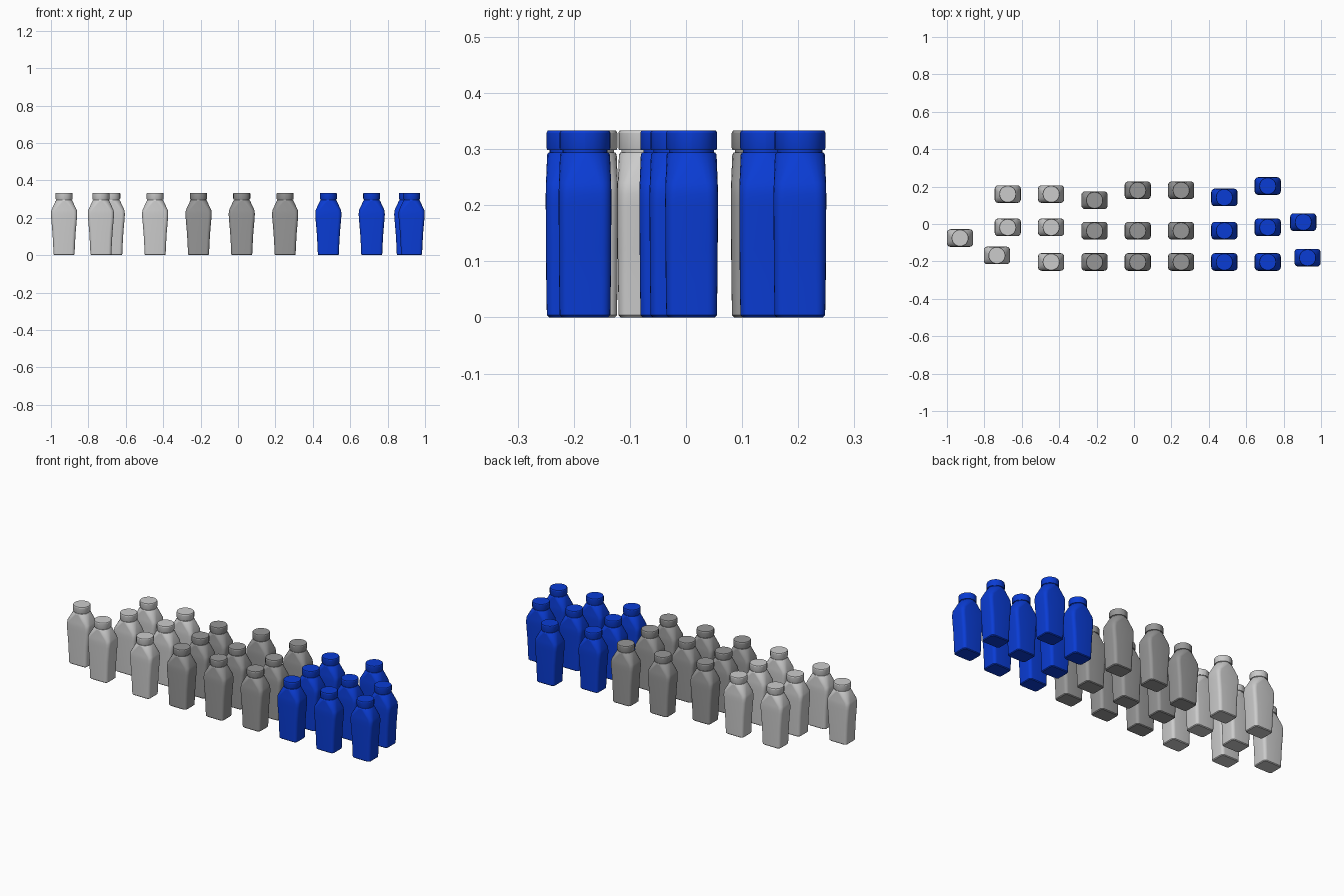
import bpy, bmesh, math

cube = bpy.data.objects.get("Cube")
if cube:
    bpy.data.objects.remove(cube, do_unlink=True)


def material(name, rgb):
    m = bpy.data.materials.new(name)
    m.use_nodes = True
    m.diffuse_color = (*rgb, 1)
    m.node_tree.nodes["Principled BSDF"].inputs["Base Color"].default_value = (*rgb, 1)
    return m


def ring(z, a, b, r, seg=5):
    """Rounded rectangle of half sizes a, b and corner radius r."""
    pts = []
    for q, (sx, sy) in enumerate([(1, 1), (-1, 1), (-1, -1), (1, -1)]):
        for i in range(seg + 1):
            t = (q + i / seg) * math.pi / 2
            pts.append((sx * (a - r) + r * math.cos(t), sy * (b - r) + r * math.sin(t), z))
    return pts


def loft(name, sections, mat):
    bm = bmesh.new()
    rings = [[bm.verts.new(p) for p in ring(*s)] for s in sections]
    n = len(rings[0])
    for lo, hi in zip(rings, rings[1:]):
        for i in range(n):
            j = (i + 1) % n
            bm.faces.new((lo[i], lo[j], hi[j], hi[i]))
    bm.faces.new(rings[0][::-1])
    bm.faces.new(rings[-1])
    me = bpy.data.meshes.new(name)
    bm.to_mesh(me)
    bm.free()
    me.materials.append(mat)
    return me


def place(name, mesh, x, y):
    ob = bpy.data.objects.new(name, mesh)
    ob.location = (x, y, 0)
    bpy.context.collection.objects.link(ob)
    return ob


# Sections: height, half width, half depth, corner radius
BODY = [(0, .052, .041, .014), (.004, .056, .045, .016), (.06, .0585, .046, .017),
        (.12, .062, .0465, .018), (.2, .069, .047, .018), (.22, .07, .047, .019),
        (.24, .068, .0465, .021), (.29, .045, .0445, .042), (.294, .042, .042, .0415)]
NECK = [(.29, .04, .04, .0395), (.3, .04, .04, .0395)]
CAP = [(.298, .044, .044, .0435), (.302, .0455, .0455, .045),
       (.329, .0455, .0455, .045), (.333, .0435, .0435, .043)]

# Bottle positions by colour
GROUPS = {
    "light_grey": ((.6, .6, .6), [
        (-.93, -.075), (-.733, -.168), (-.675, .16), (-.675, -.018),
        (-.443, .16), (-.443, -.018), (-.443, -.203)]),
    "grey": ((.31, .31, .31), [
        (-.211, .127), (-.211, -.036), (-.211, -.203),
        (.02, .18), (.02, -.036), (.02, -.203),
        (.252, .18), (.252, -.036), (.252, -.203)]),
    "blue": ((.003, .045, .66), [
        (.483, .142), (.483, -.036), (.483, -.203),
        (.715, .203), (.715, -.018), (.715, -.203),
        (.905, .01), (.928, -.18)]),
}

for colour, (rgb, spots) in GROUPS.items():
    mat = material(colour, rgb)
    meshes = {part: loft(f"{colour}_{part}", secs, mat)
              for part, secs in (("bottle_body", BODY), ("bottle_neck", NECK), ("bottle_cap", CAP))}
    # Smooth each shared mesh once, keeping sharp edges
    for k, (x, y) in enumerate(spots):
        for part, me in meshes.items():
            ob = place(f"{colour}_{part}_{k + 1}", me, x, y)
            if k == 0:
                bpy.ops.object.select_all(action='DESELECT')
                ob.select_set(True)
                bpy.context.view_layer.objects.active = ob
                bpy.ops.object.shade_smooth_by_angle(angle=math.radians(25))
